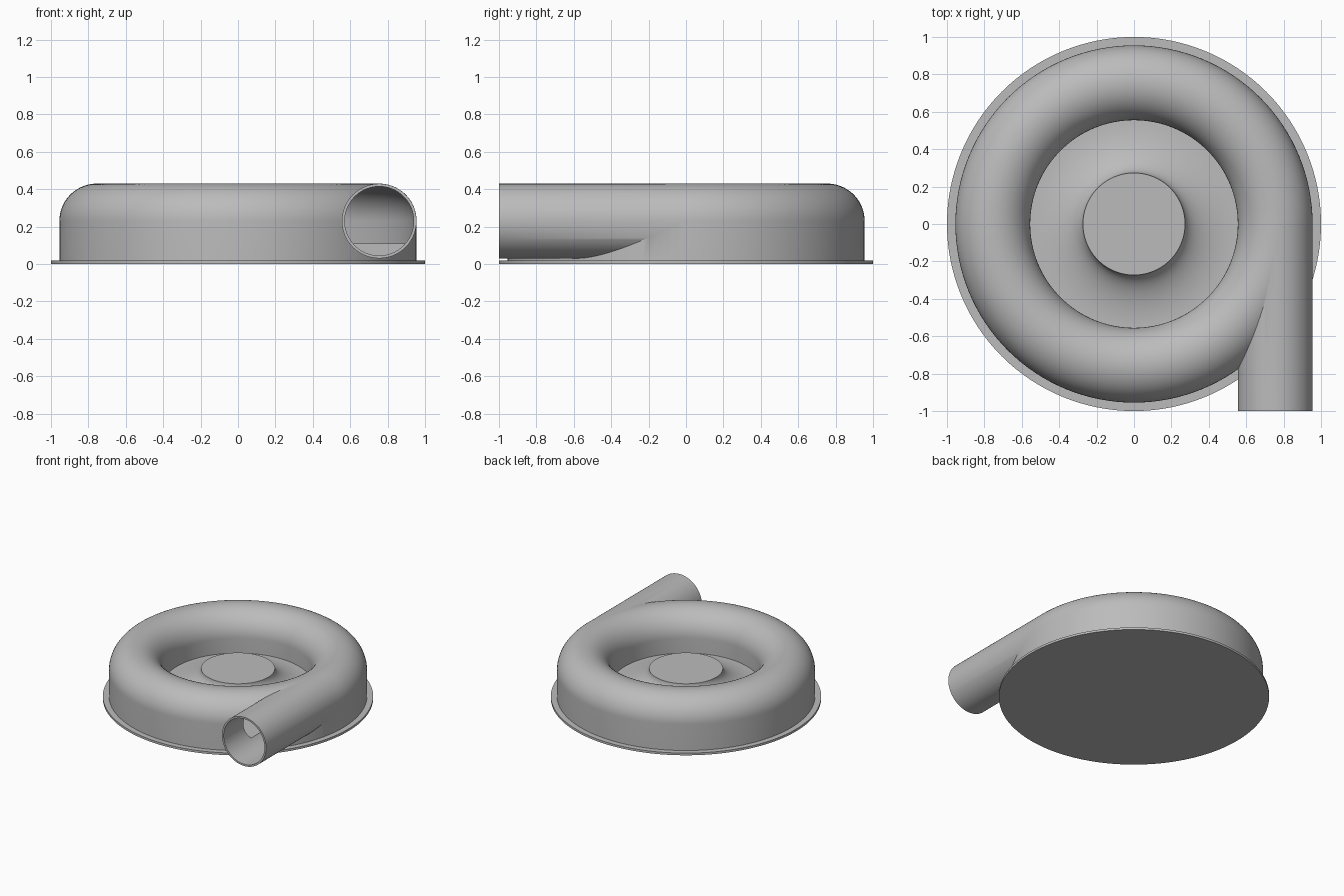
import bpy, bmesh, math
from mathutils import Matrix

old = bpy.data.objects.get("Cube")
if old:
    bpy.data.objects.remove(old)

# Main sizes
RING, TUBE, MID = 0.755, 0.2, 0.23      # scroll centre radius, tube radius, tube height
BORE = 0.185                            # inside tube radius
FLOOR, HUB_TOP, HUB_R = 0.11, 0.245, 0.273
PLATE = 0.018
SEGS = 128

grey = bpy.data.materials.new("cast metal grey")
grey.use_nodes = True
colour = (0.5, 0.5, 0.5, 1)
grey.diffuse_color = colour
grey.node_tree.nodes["Principled BSDF"].inputs["Base Color"].default_value = colour


def arc(cx, cz, rx, rz, start, end, steps=24):
    """Points along part of an ellipse, angles in degrees."""
    angles = [math.radians(start + (end - start) * i / steps) for i in range(steps + 1)]
    return [(cx + rx * math.cos(a), cz + rz * math.sin(a)) for a in angles]


def finish(name, bm):
    bmesh.ops.recalc_face_normals(bm, faces=bm.faces)
    mesh = bpy.data.meshes.new(name)
    bm.to_mesh(mesh)
    bm.free()
    mesh.materials.append(grey)
    obj = bpy.data.objects.new(name, mesh)
    bpy.context.collection.objects.link(obj)
    return obj


def revolve(name, profile, closed=False):
    """Spin a radius/height profile round the z axis."""
    bm = bmesh.new()
    verts = [bm.verts.new((r, 0, z)) for r, z in profile]
    pairs = list(zip(verts, verts[1:]))
    if closed:
        pairs.append((verts[-1], verts[0]))
    edges = [bm.edges.new(p) for p in pairs]
    bmesh.ops.spin(bm, geom=verts + edges, axis=(0, 0, 1), cent=(0, 0, 0),
                   angle=math.tau, steps=SEGS, use_duplicate=False)
    bmesh.ops.remove_doubles(bm, verts=bm.verts, dist=1e-5)
    return finish(name, bm)


def pipe(name, radius, y0, y1):
    """Solid cylinder along y at the outlet position."""
    bm = bmesh.new()
    place = Matrix.Translation((RING, (y0 + y1) / 2, MID)) @ Matrix.Rotation(math.pi / 2, 4, "X")
    bmesh.ops.create_cone(bm, cap_ends=True, segments=96, radius1=radius, radius2=radius,
                          depth=y1 - y0, matrix=place)
    return finish(name, bm)


def combine(target, tool, operation):
    mod = target.modifiers.new(operation.lower(), "BOOLEAN")
    mod.operation, mod.solver, mod.object = operation, "EXACT", tool
    bpy.context.view_layer.objects.active = target
    bpy.ops.object.modifier_apply(modifier=mod.name)
    bpy.data.objects.remove(tool)


def smooth(obj):
    bpy.ops.object.select_all(action="DESELECT")
    obj.select_set(True)
    bpy.context.view_layer.objects.active = obj
    bpy.ops.object.shade_smooth_by_angle(angle=math.radians(30))


# Round mounting plate
base_plate = revolve("base_plate", [(0, 0), (1, 0), (1, PLATE), (0, PLATE)])

# Scroll body with flared centre hub
outer, inner = RING + TUBE, RING - TUBE
profile = [(0, PLATE / 2), (outer, PLATE / 2)]
profile += arc(RING, MID, TUBE, TUBE, 0, 180, 40)
profile += arc(inner, HUB_TOP, inner - HUB_R, HUB_TOP - FLOOR, 270, 180)
profile += [(0, HUB_TOP)]
housing = revolve("scroll_housing", profile)

# Tangential outlet pipe, then the hollow scroll and the outlet bore
combine(housing, pipe("outlet_pipe", TUBE - 0.0005, -1, 0), "UNION")
cavity = [(RING - BORE, FLOOR), (RING + BORE, FLOOR)] + arc(RING, MID, BORE, BORE, 0, 180, 40)
combine(housing, revolve("scroll_cavity", cavity, closed=True), "DIFFERENCE")
combine(housing, pipe("outlet_bore", BORE - 0.0005, -1.1, 0.001), "DIFFERENCE")

for part in (base_plate, housing):
    smooth(part)
